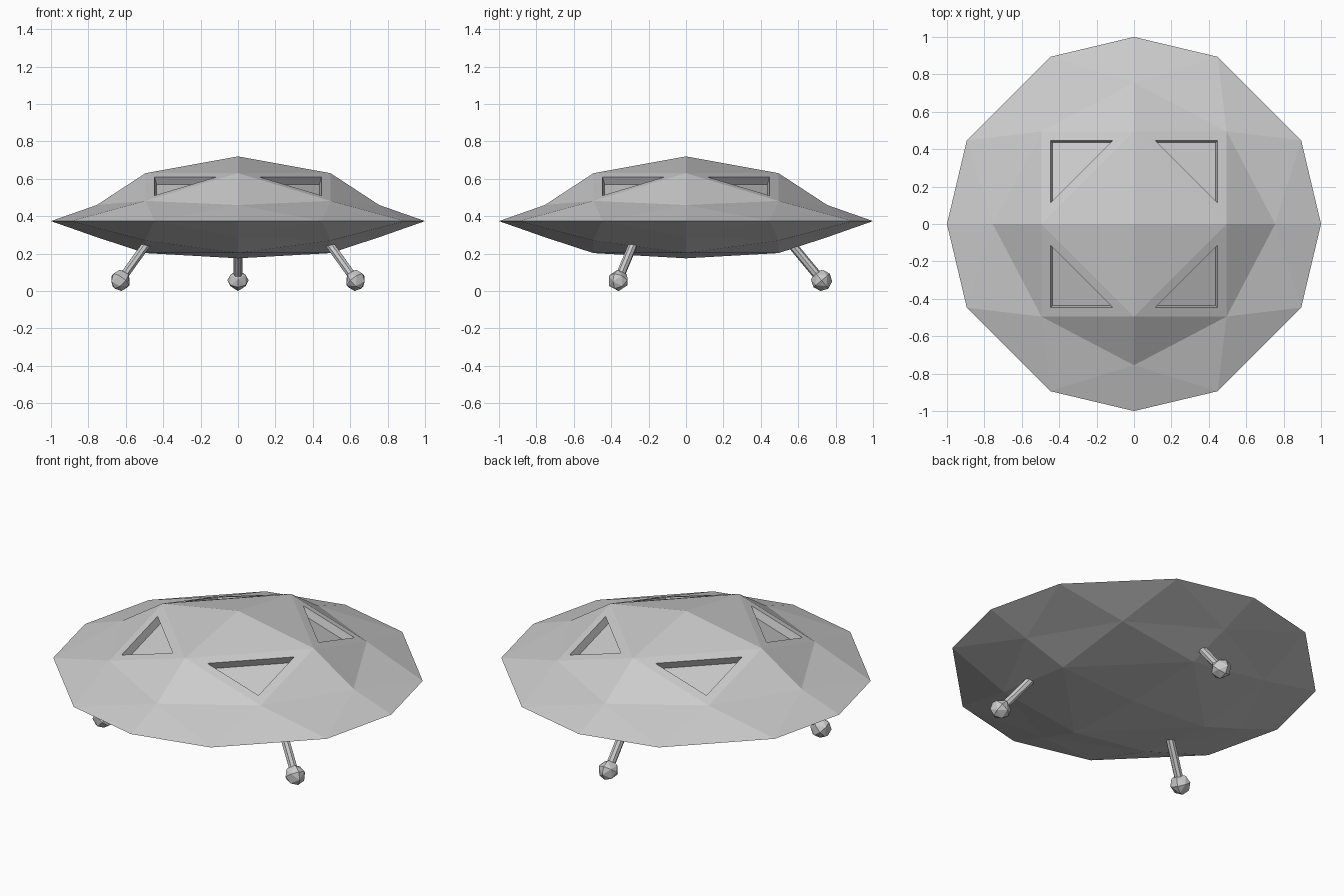
import bpy, bmesh, math
from mathutils import Vector

if "Cube" in bpy.data.objects:
    bpy.data.objects.remove(bpy.data.objects["Cube"])


def add_object(name, bm):
    mesh = bpy.data.meshes.new(name)
    bm.to_mesh(mesh)
    bm.free()
    obj = bpy.data.objects.new(name, mesh)
    bpy.context.collection.objects.link(obj)
    return obj


def octasphere(n, place):
    """Octahedron with every edge split in n; place(i, j, k) positions a lattice point."""
    bm = bmesh.new()
    for sx in (1, -1):
        for sy in (1, -1):
            for sz in (1, -1):
                grid = {}
                for i in range(n + 1):
                    for j in range(n + 1 - i):
                        grid[i, j] = bm.verts.new(place(sx * i, sy * j, sz * (n - i - j)))
                for i in range(n):
                    for j in range(n - i):
                        bm.faces.new((grid[i, j], grid[i + 1, j], grid[i, j + 1]))
                        if i + j < n - 1:
                            bm.faces.new((grid[i + 1, j], grid[i + 1, j + 1], grid[i, j + 1]))
    bmesh.ops.remove_doubles(bm, verts=bm.verts, dist=1e-4)
    bmesh.ops.recalc_face_normals(bm, faces=bm.faces)
    return bm


# Saucer hull: (large offset, small offset, top z, bottom z) by lattice position
HULL = {
    (0, 0): (0, 0, 0.72, 0.175),
    (1, 0): (0.495, 0, 0.63, 0.203),
    (2, 0): (0.755, 0, 0.46, 0.288),
    (1, 1): (0.495, 0.495, 0.482, 0.27),
    (3, 0): (1.0, 0, 0.374, 0.374),
    (2, 1): (0.894, 0.447, 0.374, 0.374),
}


def hull_point(i, j, k):
    big, small, top, bottom = HULL[max(abs(i), abs(j)), min(abs(i), abs(j))]
    x, y = (big, small) if abs(i) >= abs(j) else (small, big)
    return (math.copysign(x, i), math.copysign(y, j), top if k >= 0 else bottom)


hull = octasphere(3, hull_point)

# Four recessed triangular windows in the diagonal upper faces
windows = []
for f in hull.faces:
    c = f.calc_center_median()
    if c.z > 0.5 and abs(abs(c.x) - 0.33) < 0.01 and abs(abs(c.y) - 0.33) < 0.01:
        windows.append(f)
bmesh.ops.inset_individual(hull, faces=windows, thickness=0.05, use_even_offset=True)
bmesh.ops.inset_individual(hull, faces=windows, thickness=0, depth=-0.045)
add_object("saucer_hull", hull)

# Three splayed legs with ball feet
for name, deg in (("back", 90), ("left", 210), ("right", 330)):
    out = Vector((math.cos(math.radians(deg)), math.sin(math.radians(deg)), 0))
    foot = out * 0.725 + Vector((0, 0, 0.057))
    top = out * 0.565 + Vector((0, 0, 0.25))
    axis = top - foot
    turn = axis.to_track_quat('Z', 'Y')

    strut = bmesh.new()
    bmesh.ops.create_cone(strut, cap_ends=True, segments=8, radius1=0.024,
                          radius2=0.024, depth=axis.length)
    leg = add_object(name + "_leg", strut)
    leg.rotation_mode = 'QUATERNION'
    leg.location, leg.rotation_quaternion = (foot + top) / 2, turn

    ball = octasphere(2, lambda i, j, k: Vector((i, j, k)).normalized() * 0.057)
    pad = add_object(name + "_foot", ball)
    pad.rotation_mode = 'QUATERNION'
    pad.location, pad.rotation_quaternion = foot, turn
